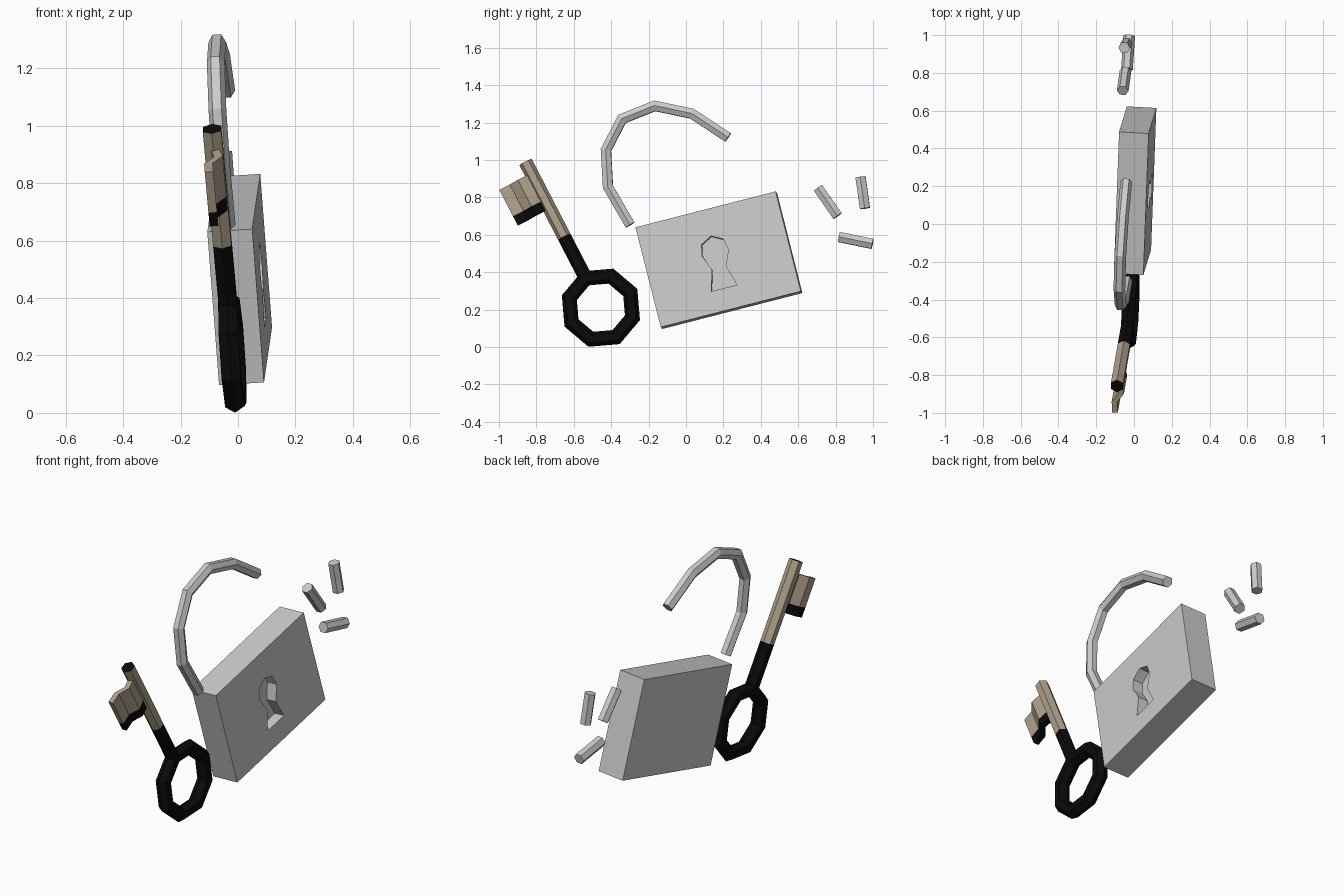
import bpy, bmesh, math
from mathutils import Vector

if "Cube" in bpy.data.objects:
    bpy.data.objects.remove(bpy.data.objects["Cube"])

# The whole model lies in a slightly tilted plane facing +x
N = Vector((0.9965, -0.0534, 0.063)).normalized()   # plane normal
U = Vector((0.036, 0.968, 0.248)).normalized()      # padlock width
V = N.cross(U).normalized()                         # padlock height


def on_plane(y, z, c=0.018):
    return Vector((c + 0.0536 * y - 0.0632 * z, y, z))


def material(name, rgb):
    m = bpy.data.materials.new(name)
    m.diffuse_color = (*rgb, 1)
    m.use_nodes = True
    m.node_tree.nodes["Principled BSDF"].inputs["Base Color"].default_value = m.diffuse_color
    return m


STEEL = material("steel grey", (0.6, 0.6, 0.6))
BRASS = material("tan brass", (0.43, 0.35, 0.26))
BLACK = material("black", (0.003, 0.003, 0.003))


def loft(name, rings, mats, sections=None, closed=False, caps=(0, 0)):
    """Join matching rings of points; sections gives a material index per span."""
    bm = bmesh.new()
    loops = [[bm.verts.new(p) for p in r] for r in rings]
    n, k = len(loops), len(loops[0])
    for i in range(n if closed else n - 1):
        a, b = loops[i], loops[(i + 1) % n]
        for j in range(k):
            f = bm.faces.new((a[j], a[(j + 1) % k], b[(j + 1) % k], b[j]))
            f.material_index = sections[i] if sections else 0
    if not closed:
        for loop, idx in zip((loops[0], loops[-1]), caps):
            bm.faces.new(loop).material_index = idx
    bmesh.ops.recalc_face_normals(bm, faces=bm.faces)
    me = bpy.data.meshes.new(name)
    bm.to_mesh(me)
    bm.free()
    for m in mats:
        me.materials.append(m)
    ob = bpy.data.objects.new(name, me)
    bpy.context.collection.objects.link(ob)
    return ob


def hex_tube(name, pts, r, mats, turn=0.0, closed=False, **kw):
    """Hexagonal tube along a path, with mitred corners."""
    rings, n = [], len(pts)
    for i, p in enumerate(pts):
        before = p - pts[i - 1] if i or closed else pts[1] - p
        after = pts[(i + 1) % n] - p if i < n - 1 or closed else before
        before, after = before.normalized(), after.normalized()
        t = (before + after).normalized()
        side = N.cross(t).normalized() / t.dot(after)
        rings.append([p + side * r * math.cos(a) + N * r * math.sin(a)
                      for a in (turn + math.pi / 3 * s for s in range(6))])
    return loft(name, rings, mats, closed=closed, **kw)


# Padlock body with a sunken keyhole
face_centre = Vector((0.084, 0.172, 0.469))


def outline(pts, n):
    return [face_centre + U * u + V * v + N * n for u, v in pts]


W, H = 0.387, 0.276
box = [(-W, -H), (W, -H), (W, H), (-W, H)]
body = loft("padlock_body", [outline(box, -0.157), outline(box, 0)], [STEEL])
half = [(0.071, -0.158), (0.038, -0.047), (0.072, 0.036), (0.06, 0.098)]
hole = half + [(0, 0.13)] + [(-u, v) for u, v in reversed(half)]
hole = [(u - 0.007, v) for u, v in hole]
cutter = loft("keyhole_cutter", [outline(hole, -0.06), outline(hole, 0.05)], [STEEL])
cutter.hide_render = True
cutter.hide_viewport = True
cut = body.modifiers.new("keyhole", "BOOLEAN")
cut.operation = "DIFFERENCE"
cut.solver = "EXACT"
cut.object = cutter

# Open shackle
path = [(-0.299, 0.652), (-0.417, 0.856), (-0.428, 1.053), (-0.342, 1.219),
        (-0.168, 1.289), (0.032, 1.247), (0.225, 1.12)]
hex_tube("shackle", [on_plane(*p) for p in path], 0.031, [STEEL], turn=math.pi / 2)

# Three loose pins
pins = [((0.706, 0.85), (0.81, 0.70)), ((0.933, 0.909), (0.957, 0.741)),
        ((0.818, 0.588), (0.997, 0.551))]
for i, ends in enumerate(pins):
    hex_tube(f"pin_{i + 1}", [on_plane(*e, c=-0.044) for e in ends], 0.031,
             [STEEL], turn=math.pi / 2)

# Key: positions are measured down the shaft from the tip and out to the side
TIP = (-0.858, 0.989)
ax, az = -0.46, 0.888


def key_point(down, out=0.0, n=0.0):
    return on_plane(TIP[0] - ax * down - az * out, TIP[1] - az * down + ax * out) + N * n


# Key ring handle
start = math.atan2(az, ax)
ring = [on_plane(-0.455 + 0.177 * math.cos(start + math.pi / 4 * i),
                 0.21 + 0.177 * math.sin(start + math.pi / 4 * i)) for i in range(8)]
hex_tube("key_handle_ring", ring, 0.039, [BLACK], closed=True)

# Key shaft, black near the handle and at the tip
hex_tube("key_shaft", [key_point(d) for d in (0.69, 0.45, 0)], 0.037,
         [BRASS, BLACK], sections=[1, 0], caps=(1, 1))

# Key bit: a zigzag plate with a black lower end
zigzag = [(0.0, 0.0), (0.08, 0.018), (0.13, -0.016), (0.193, -0.012)]
profile = [(o, n + 0.015) for o, n in zigzag] + [(o, n - 0.015) for o, n in reversed(zigzag)]
loft("key_bit", [[key_point(d, o, n) for o, n in profile] for d in (0.068, 0.227, 0.281)],
     [BRASS, BLACK], sections=[0, 1], caps=(0, 1))
